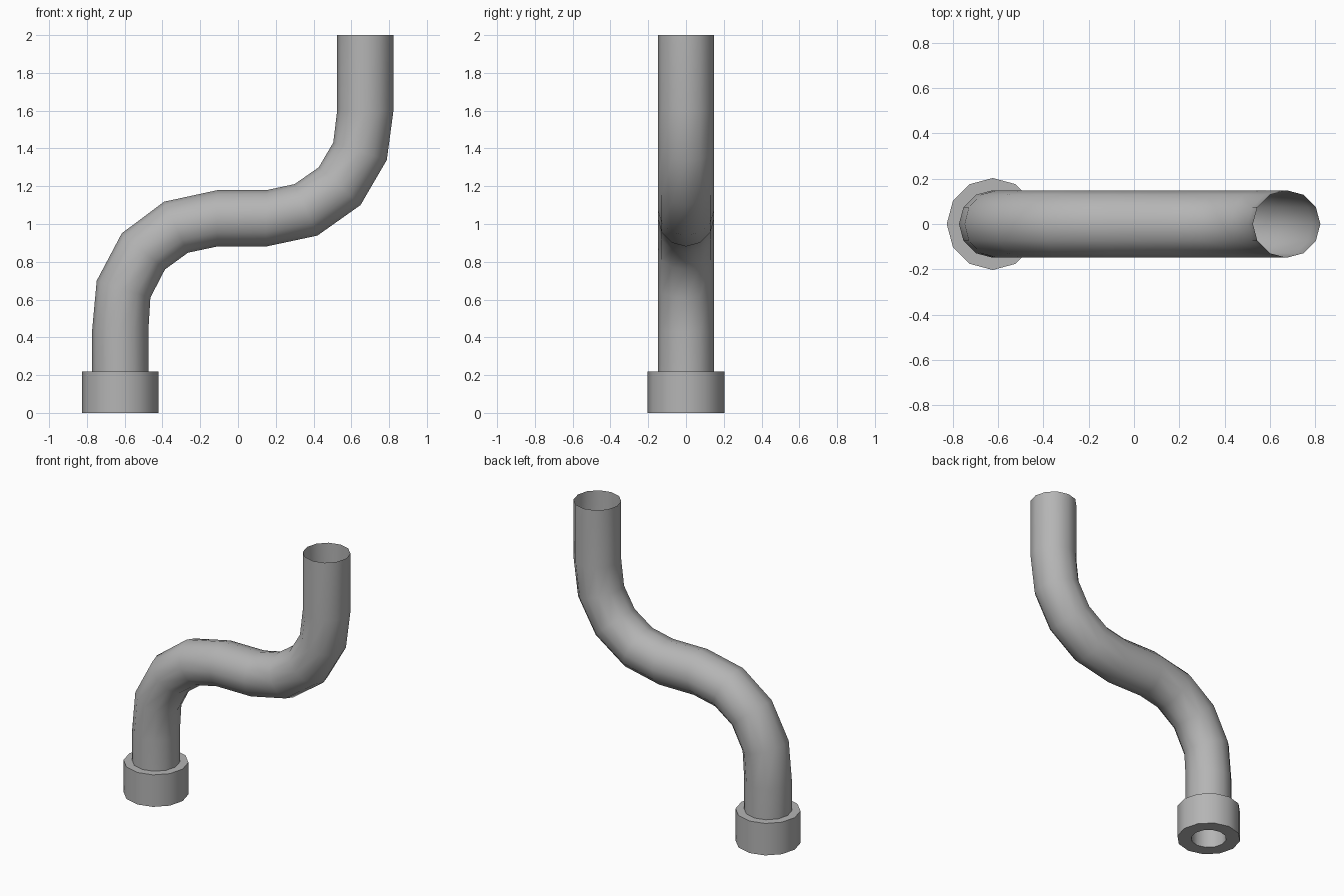
import bpy, bmesh
from math import sin, cos, pi, radians

if "Cube" in bpy.data.objects:
    bpy.data.objects.remove(bpy.data.objects["Cube"])

SIDES = 12

# Darker grey metal
metal = bpy.data.materials.new("grey_metal")
metal.diffuse_color = (0.46, 0.46, 0.46, 1)
metal.use_nodes = True
metal.node_tree.nodes["Principled BSDF"].inputs["Base Color"].default_value = metal.diffuse_color


def loft(name, rings, closed=False):
    """Skin rings given as (x, z, tilt in degrees, radius)."""
    bm = bmesh.new()
    loops = []
    for x, z, tilt, r in rings:
        t = radians(tilt)
        loop = []
        for i in range(SIDES):
            a = 2 * pi * i / SIDES
            u = r * cos(a)
            loop.append(bm.verts.new((x + u * cos(t), r * sin(a), z - u * sin(t))))
        loops.append(loop)
    pairs = list(zip(loops, loops[1:]))
    if closed:
        pairs.append((loops[-1], loops[0]))
    for lo, hi in pairs:
        for i in range(SIDES):
            j = (i + 1) % SIDES
            bm.faces.new((lo[i], lo[j], hi[j], hi[i]))
    mesh = bpy.data.meshes.new(name)
    bm.to_mesh(mesh)
    bm.free()
    mesh.materials.append(metal)
    obj = bpy.data.objects.new(name, mesh)
    bpy.context.collection.objects.link(obj)
    bpy.ops.object.select_all(action='DESELECT')
    obj.select_set(True)
    bpy.context.view_layer.objects.active = obj
    bpy.ops.object.shade_smooth_by_angle(angle=radians(40))
    return obj


# S-shaped open pipe: centre x, centre z, tilt of each cross-section
path = [(-0.624, 0.22, 0), (-0.624, 0.43, 0),
        (-0.606, 0.655, 17.5), (-0.501, 0.855, 40), (-0.328, 0.983, 65),
        (-0.11, 1.03, 90), (0.15, 1.03, 90),
        (0.36, 1.075, 66), (0.538, 1.20, 42), (0.646, 1.385, 18),
        (0.674, 1.60, 0), (0.674, 2.0, 0)]
loft("pipe", [(x, z, t, 0.149) for x, z, t in path])

# Collar with a bore through it
loft("collar", [(-0.624, 0, 0, 0.203), (-0.624, 0.22, 0, 0.203),
                (-0.624, 0.22, 0, 0.113), (-0.624, 0, 0, 0.113)], closed=True)
